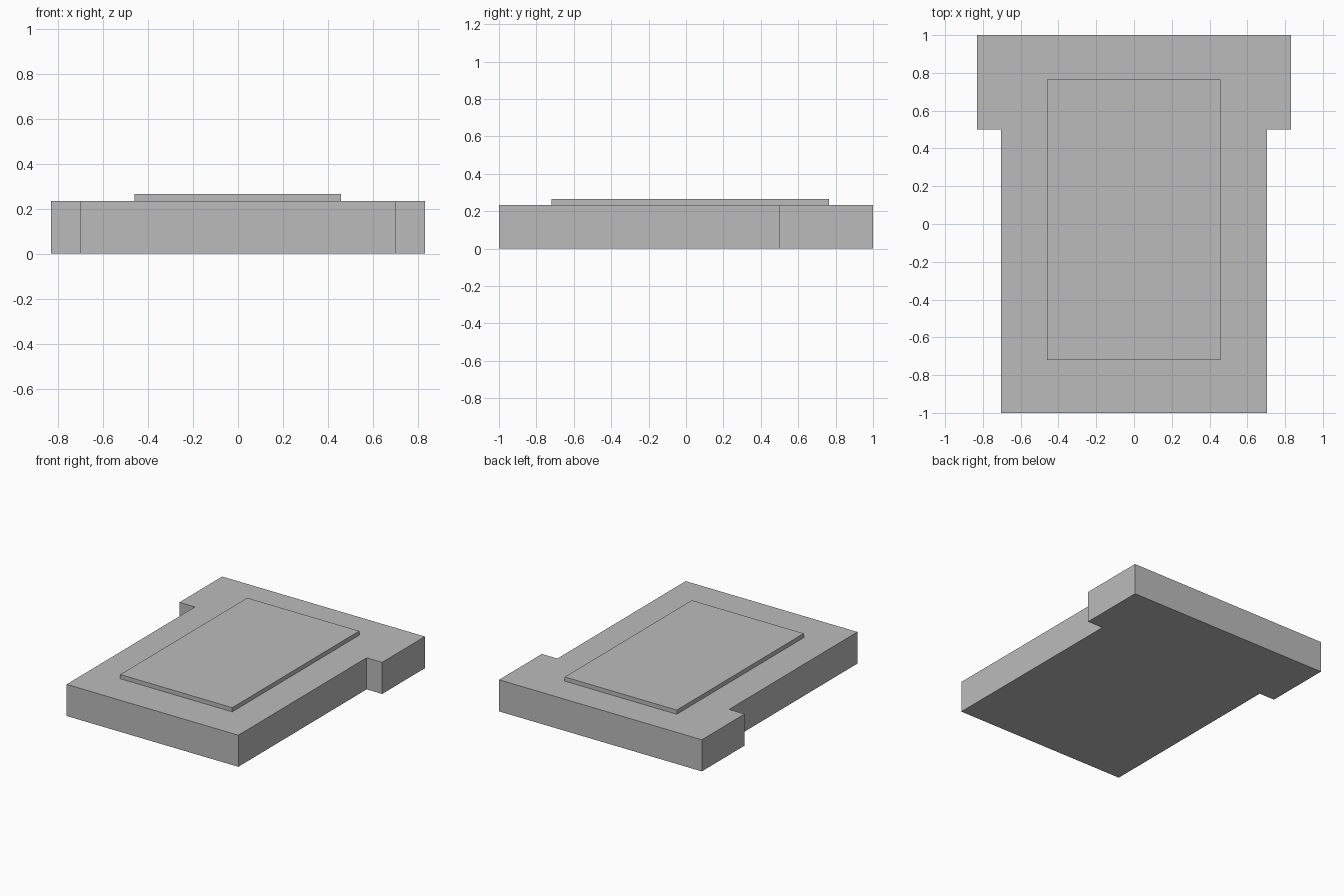
import bpy
import bmesh

cube = bpy.data.objects.get("Cube")
if cube:
    bpy.data.objects.remove(cube, do_unlink=True)

# Single grey finish
grey = bpy.data.materials.new("plain_grey")
grey.use_nodes = True
colour = (0.5, 0.5, 0.5, 1.0)
grey.diffuse_color = colour
grey.node_tree.nodes["Principled BSDF"].inputs["Base Color"].default_value = colour


def extruded_outline(name, outline, bottom, top):
    """Extrude a counter-clockwise xy outline into a flat-sided solid."""
    bm = bmesh.new()
    base = bm.faces.new([bm.verts.new((x, y, bottom)) for x, y in outline])
    result = bmesh.ops.extrude_face_region(bm, geom=[base], use_keep_orig=True)
    raised = [v for v in result["geom"] if isinstance(v, bmesh.types.BMVert)]
    bmesh.ops.translate(bm, verts=raised, vec=(0, 0, top - bottom))
    bmesh.ops.recalc_face_normals(bm, faces=bm.faces)
    mesh = bpy.data.meshes.new(name)
    bm.to_mesh(mesh)
    bm.free()
    mesh.materials.append(grey)
    obj = bpy.data.objects.new(name, mesh)
    bpy.context.collection.objects.link(obj)
    return obj


# T-shaped slab: right half of the outline, mirrored to the left
SLAB_TOP = 0.234
half = [(0.703, -1.0), (0.703, 0.5), (0.83, 0.5), (0.83, 1.0)]
outline = half + [(-x, y) for x, y in reversed(half)]
extruded_outline("base_slab", outline, 0.0, SLAB_TOP)

# Thin rectangular panel resting on the slab
left, right, front, back = -0.46, 0.457, -0.72, 0.765
panel = [(left, front), (right, front), (right, back), (left, back)]
extruded_outline("raised_panel", panel, SLAB_TOP, 0.265)
